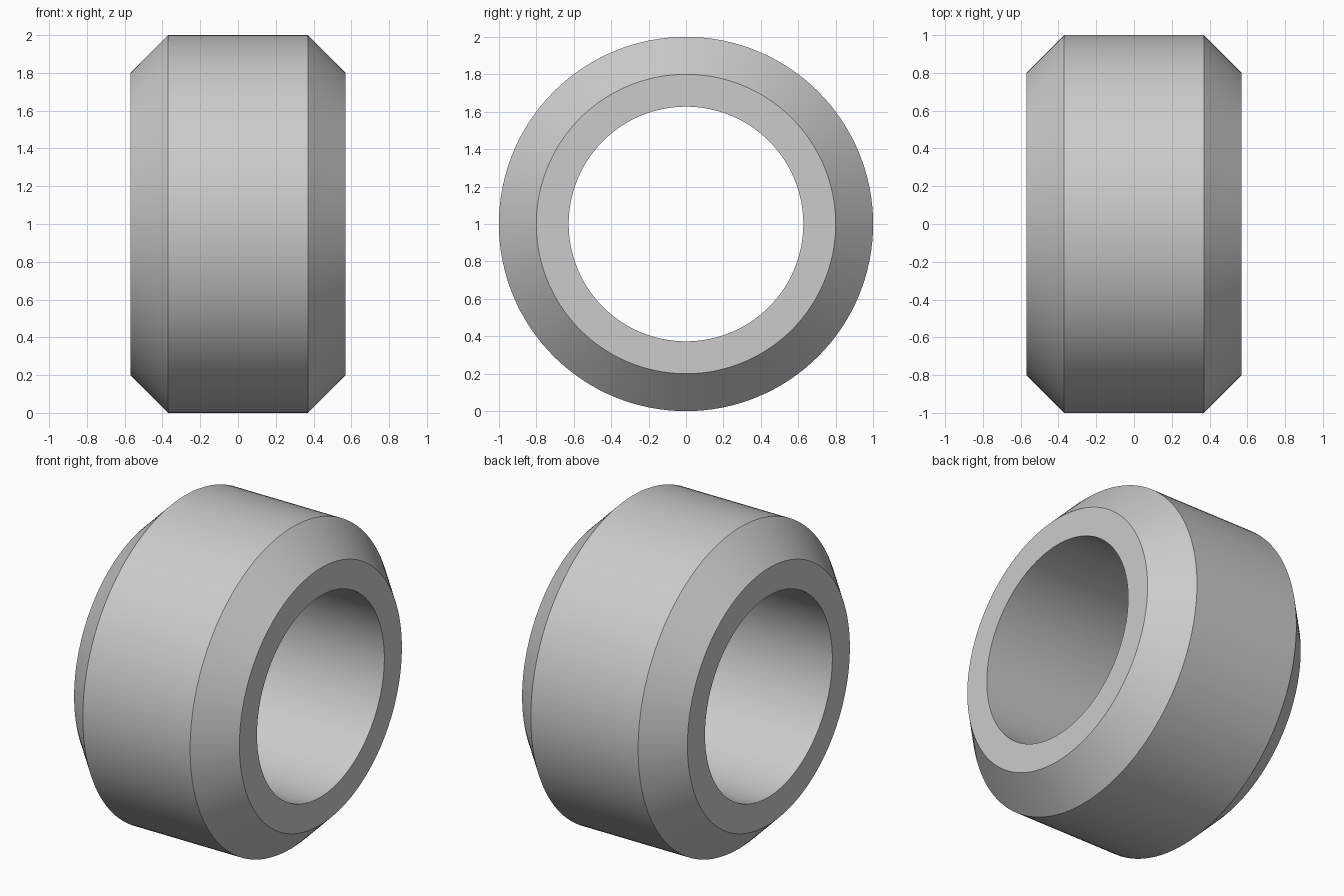
import bpy
import bmesh
import math

cube = bpy.data.objects.get("Cube")
if cube:
    bpy.data.objects.remove(cube, do_unlink=True)

SEGMENTS = 128
OUTER_R, RIM_R, BORE_R = 1.0, 0.8, 0.627
HALF_WIDTH, HALF_TREAD = 0.57, 0.37

# Plain grey material
grey = bpy.data.materials.new("light grey")
grey.use_nodes = True
grey.diffuse_color = (0.6, 0.6, 0.6, 1)
grey.node_tree.nodes["Principled BSDF"].inputs["Base Color"].default_value = grey.diffuse_color

# Closed cross-section (x, radius): bore, flat rims, chamfers and outer wall
half = [(HALF_WIDTH, BORE_R), (HALF_WIDTH, RIM_R), (HALF_TREAD, OUTER_R)]
profile = half + [(-x, r) for x, r in reversed(half)]

# Revolve the cross-section around the x axis
bm = bmesh.new()
rings = []
for i in range(SEGMENTS):
    a = math.tau * i / SEGMENTS
    rings.append([bm.verts.new((x, r * math.cos(a), r * math.sin(a))) for x, r in profile])
for i, ring in enumerate(rings):
    following = rings[(i + 1) % SEGMENTS]
    for j in range(len(profile)):
        k = (j + 1) % len(profile)
        bm.faces.new((ring[j], ring[k], following[k], following[j]))
bmesh.ops.recalc_face_normals(bm, faces=bm.faces)

mesh = bpy.data.meshes.new("chamfered_ring")
bm.to_mesh(mesh)
bm.free()
mesh.materials.append(grey)

ring_obj = bpy.data.objects.new("chamfered_ring", mesh)
ring_obj.location.z = OUTER_R
bpy.context.collection.objects.link(ring_obj)

# Smooth round walls, crisp chamfer edges
bpy.ops.object.select_all(action='DESELECT')
ring_obj.select_set(True)
bpy.context.view_layer.objects.active = ring_obj
bpy.ops.object.shade_smooth_by_angle(angle=math.radians(30))
